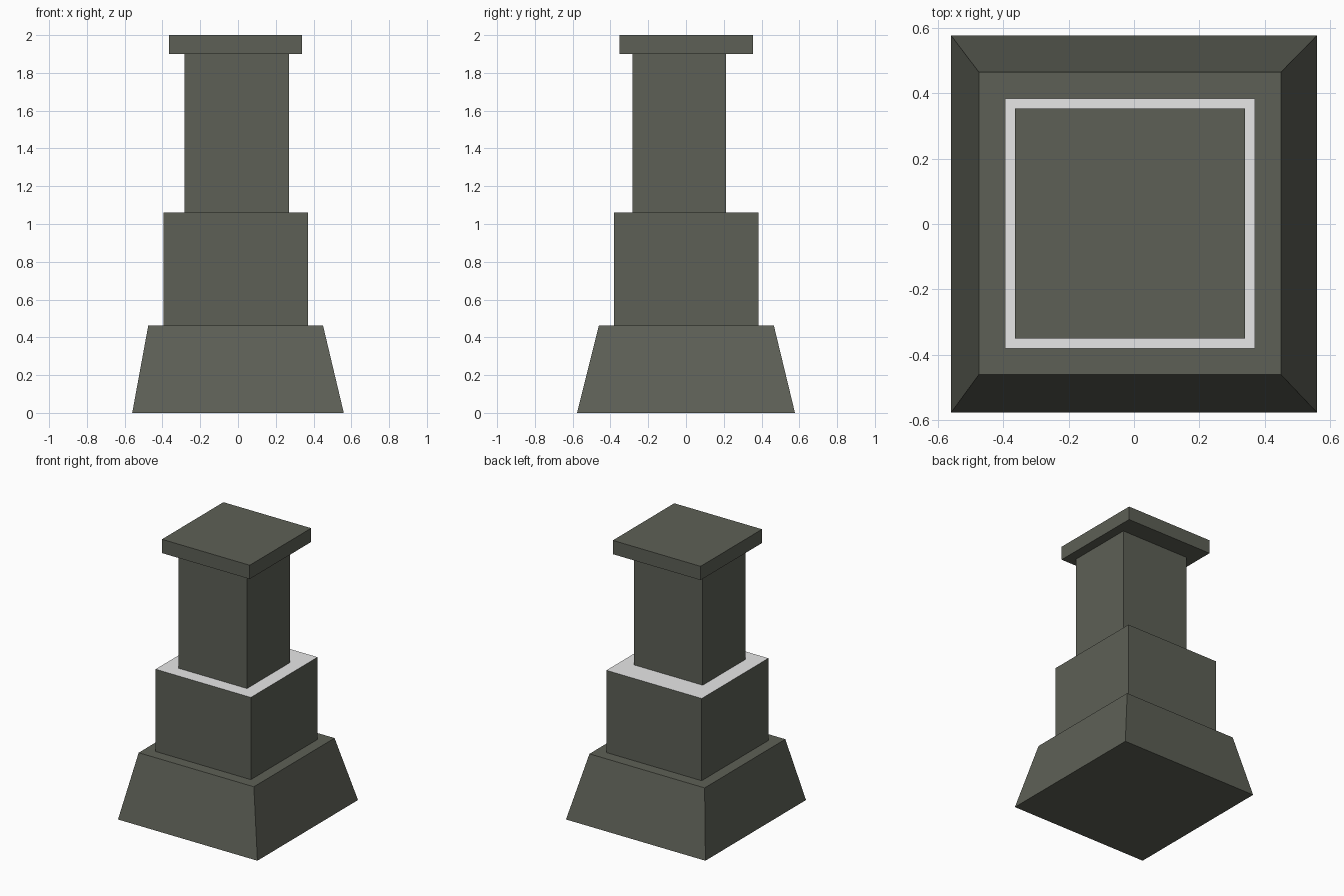
import bpy, bmesh

if "Cube" in bpy.data.objects:
    bpy.data.objects.remove(bpy.data.objects["Cube"])


def material(name, rgb):
    m = bpy.data.materials.new(name)
    m.diffuse_color = (*rgb, 1.0)
    m.use_nodes = True
    m.node_tree.nodes["Principled BSDF"].inputs["Base Color"].default_value = m.diffuse_color
    return m


STONE = material("dark_olive_stone", (0.11, 0.117, 0.093))
PALE = material("pale_grey", (0.8, 0.8, 0.8))


def block(name, z0, z1, lower, upper=None, top_mat=None):
    """Four-sided block; lower / upper are (x0, x1, y0, y1) rectangles."""
    bm = bmesh.new()
    rings = []
    for z, (x0, x1, y0, y1) in ((z0, lower), (z1, upper or lower)):
        rings.append([bm.verts.new((x, y, z)) for x, y in
                      ((x0, y0), (x1, y0), (x1, y1), (x0, y1))])
    bottom, top = rings
    bm.faces.new(bottom[::-1])
    lid = bm.faces.new(top)
    for i in range(4):
        j = (i + 1) % 4
        bm.faces.new((bottom[i], bottom[j], top[j], top[i]))
    mesh = bpy.data.meshes.new(name)
    mesh.materials.append(STONE)
    if top_mat:
        mesh.materials.append(top_mat)
        lid.material_index = 1
    bm.to_mesh(mesh)
    bm.free()
    obj = bpy.data.objects.new(name, mesh)
    bpy.context.collection.objects.link(obj)
    return obj


# Tapered foot
block("tapered_base", 0.0, 0.463, (-0.56, 0.56, -0.577, 0.577),
      (-0.475, 0.45, -0.461, 0.465))
# Middle block with a pale ledge
block("middle_block", 0.463, 1.06, (-0.395, 0.37, -0.381, 0.384), top_mat=PALE)
# Upper shaft
block("upper_shaft", 1.06, 1.9, (-0.282, 0.27, -0.282, 0.211))
# Flat cap
block("cap_slab", 1.9, 2.0, (-0.365, 0.34, -0.351, 0.354))
